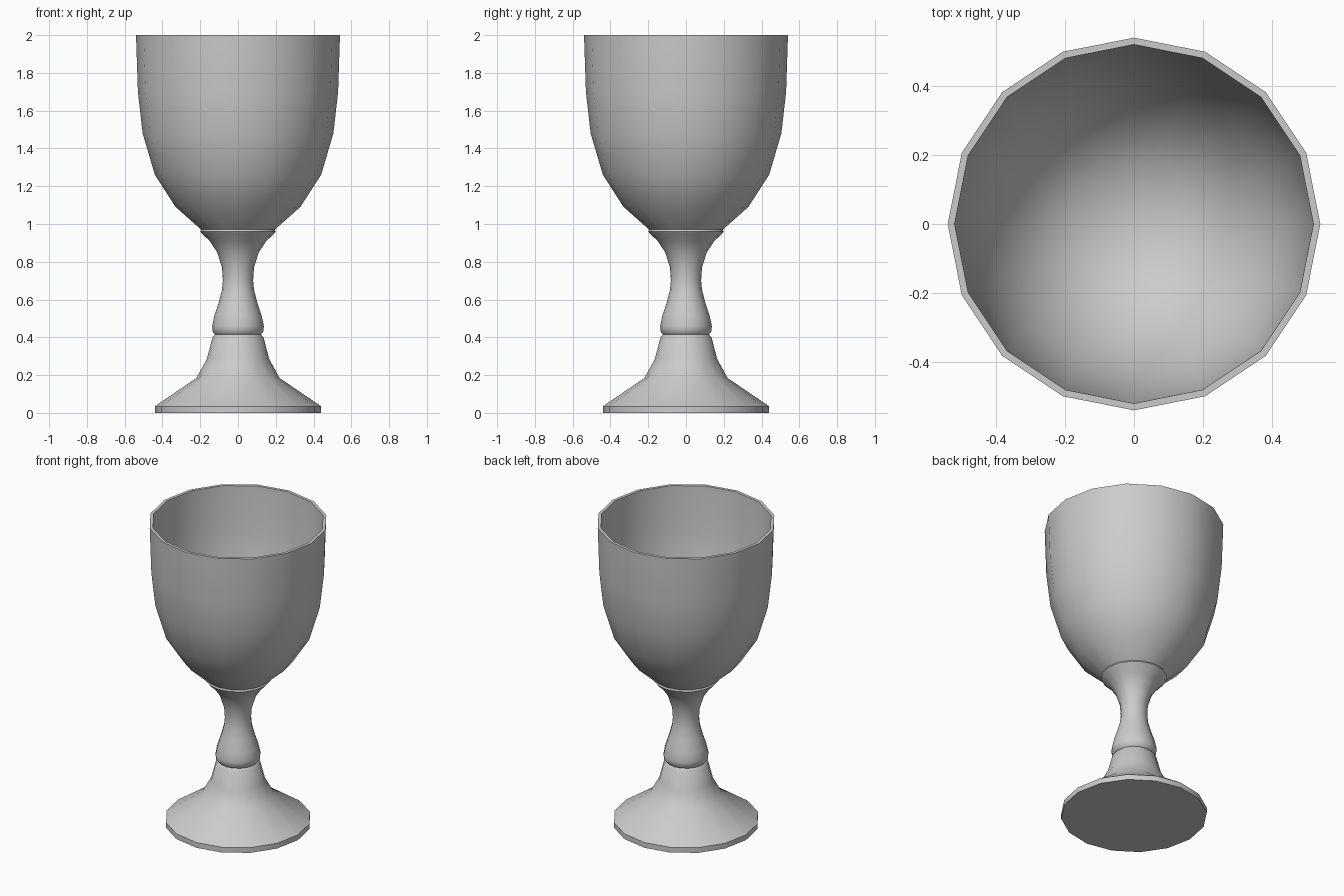
import bpy, bmesh, math

if "Cube" in bpy.data.objects:
    bpy.data.objects.remove(bpy.data.objects["Cube"])

SIDES = 16


def lathe(name, profile, angle=35):
    """Revolve an (r, z) profile around z; r = 0 makes a single pole vertex."""
    bm = bmesh.new()
    rings = []
    for r, z in profile:
        n = 1 if r == 0 else SIDES
        rings.append([bm.verts.new((r * math.cos(2 * math.pi * i / SIDES),
                                    r * math.sin(2 * math.pi * i / SIDES), z))
                      for i in range(n)])
    for a, b in zip(rings, rings[1:]):
        for i in range(SIDES):
            j = (i + 1) % SIDES
            if len(a) == 1:
                bm.faces.new((a[0], b[j], b[i]))
            elif len(b) == 1:
                bm.faces.new((a[i], a[j], b[0]))
            else:
                bm.faces.new((a[i], a[j], b[j], b[i]))
    mesh = bpy.data.meshes.new(name)
    bm.to_mesh(mesh)
    bm.free()
    ob = bpy.data.objects.new(name, mesh)
    bpy.context.collection.objects.link(ob)
    bpy.ops.object.select_all(action='DESELECT')
    ob.select_set(True)
    bpy.context.view_layer.objects.active = ob
    bpy.ops.object.shade_smooth_by_angle(angle=math.radians(angle))
    return ob


# Flared foot with a thin flat rim
lathe("foot", [(0, 0), (0.44, 0), (0.44, 0.035), (0.22, 0.185),
               (0.165, 0.285), (0.135, 0.40), (0.12, 0.415)])

# Waisted stem with a rounded knop below and a collar above
lathe("stem", [(0.12, 0.415), (0.134, 0.43), (0.137, 0.46), (0.125, 0.515),
               (0.102, 0.585), (0.085, 0.65), (0.08, 0.70), (0.085, 0.77),
               (0.11, 0.85), (0.15, 0.91), (0.19, 0.948), (0.20, 0.96),
               (0.195, 0.97)], 50)

# Bowl: outer wall, thin rim, inner wall
lathe("bowl", [(0.195, 0.97), (0.33, 1.09), (0.44, 1.26), (0.505, 1.48),
               (0.53, 1.70), (0.54, 2.0), (0.52, 2.0), (0.51, 1.70),
               (0.485, 1.49), (0.424, 1.275), (0.317, 1.11), (0.18, 1.0),
               (0, 0.97)])
